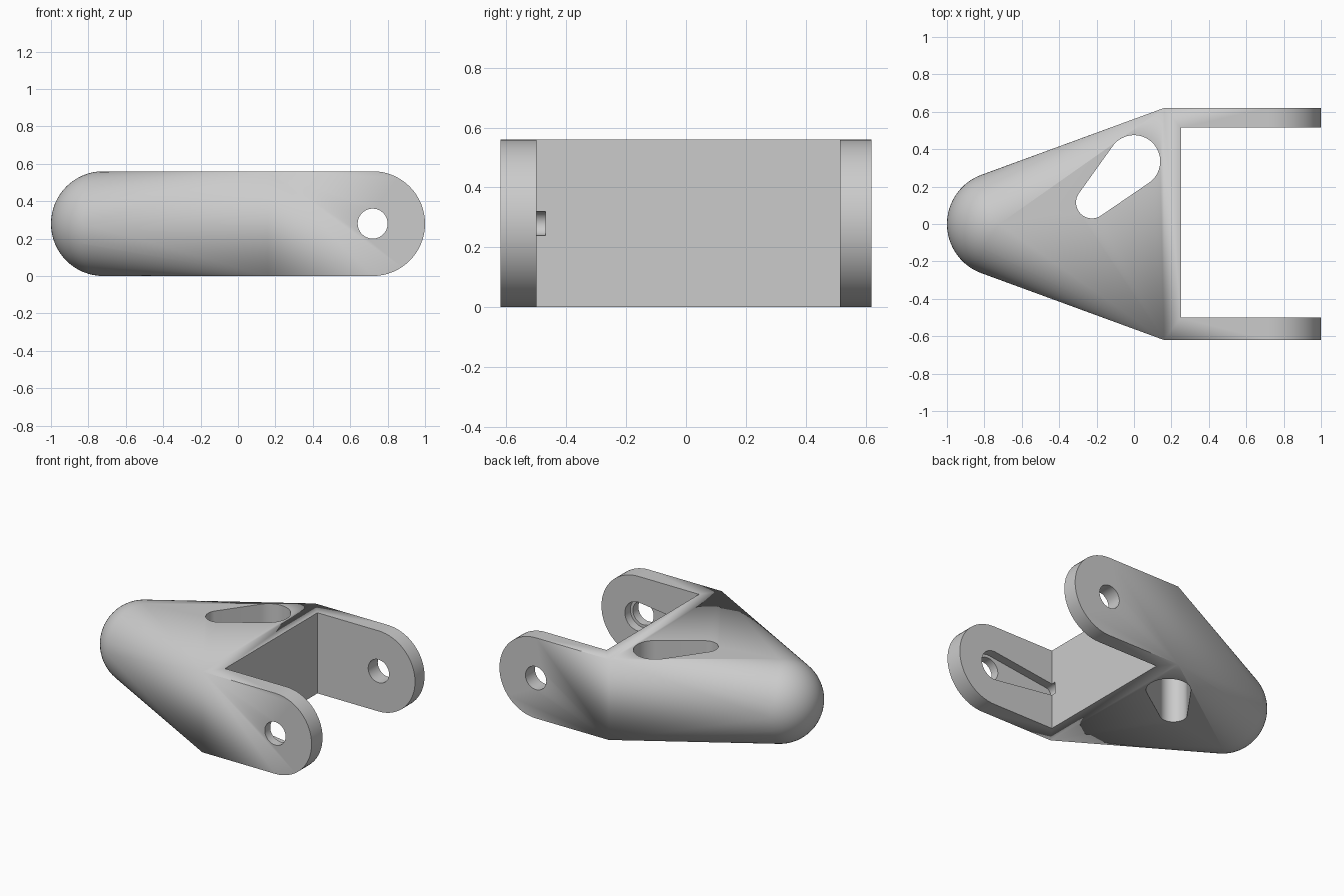
import bpy, bmesh
from math import sin, cos, tau, radians
from mathutils import Vector, Matrix

cube = bpy.data.objects.get("Cube")
if cube:
    bpy.data.objects.remove(cube, do_unlink=True)

R = 0.28              # half the thickness of the body
HALF_WIDTH = 0.62
PIN_X = 0.72          # pivot hole position; the nose is its mirror

grey = bpy.data.materials.new("plain_grey")
grey.use_nodes = True
colour = (0.6, 0.6, 0.6, 1)
grey.diffuse_color = colour
grey.node_tree.nodes["Principled BSDF"].inputs["Base Color"].default_value = colour


def hull(name, points):
    """Object made from the convex hull of a point cloud."""
    bm = bmesh.new()
    for p in points:
        bm.verts.new(p)
    res = bmesh.ops.convex_hull(bm, input=bm.verts)
    loose = [v for v in bm.verts if not v.link_faces]
    bmesh.ops.delete(bm, geom=loose, context='VERTS')
    bmesh.ops.dissolve_limit(bm, angle_limit=radians(0.1),
                             verts=bm.verts, edges=bm.edges)
    bmesh.ops.recalc_face_normals(bm, faces=bm.faces)
    mesh = bpy.data.meshes.new(name)
    bm.to_mesh(mesh)
    bm.free()
    mesh.materials.append(grey)
    obj = bpy.data.objects.new(name, mesh)
    bpy.context.collection.objects.link(obj)
    return obj


def ring(x, y, z, r, axis, n=64):
    """Circle of points around the y or z axis."""
    pts = []
    for i in range(n):
        a, b = r * cos(tau * i / n), r * sin(tau * i / n)
        pts.append((x + a, y, z + b) if axis == 'y' else (x + a, y + b, z))
    return pts


def box_corners(x0, x1, y0, y1, z0, z1):
    return [(x, y, z) for x in (x0, x1) for y in (y0, y1) for z in (z0, z1)]


# Rounded nose blending into a wide block with round arm ends
ball = bmesh.new()
bmesh.ops.create_uvsphere(ball, u_segments=64, v_segments=32, radius=R,
                          matrix=Matrix.Translation((-PIN_X, 0, R)))
points = [v.co.copy() for v in ball.verts]
ball.free()
for y in (-HALF_WIDTH, HALF_WIDTH):
    points += ring(PIN_X, y, R, R, 'y')
    points += [(0.16, y, 0), (0.16, y, 2 * R)]
body = hull("fork_body", points)

# Openings: gap between arms, pivot hole, tapered window, inner groove
cutters = [
    hull("arm_gap_cutter", box_corners(0.25, 1.2, -0.50, 0.515, -0.2, 0.8)),
    hull("groove_cutter",
         [p for y in (-0.56, -0.47)
          for p in ring(PIN_X, y, R, 0.10, 'y') + ring(0.25, y, R, 0.04, 'y')]),
    hull("pivot_hole_cutter",
         ring(PIN_X, -0.8, R, 0.08, 'y') + ring(PIN_X, 0.8, R, 0.08, 'y')),
    hull("window_cutter",
         [p for z in (-0.2, 0.8)
          for p in ring(0, 0.335, z, 0.14, 'z')
          + ring(-0.225, 0.115, z, 0.085, 'z')]),
]
bpy.context.view_layer.objects.active = body
for c in cutters:
    mod = body.modifiers.new(c.name, 'BOOLEAN')
    mod.operation = 'DIFFERENCE'
    mod.solver = 'EXACT'
    mod.object = c
    bpy.ops.object.modifier_apply(modifier=mod.name)
    bpy.data.objects.remove(c, do_unlink=True)

# Smooth curves with crisp edges
bpy.ops.object.select_all(action='DESELECT')
body.select_set(True)
bpy.ops.object.shade_smooth_by_angle(angle=radians(25))
